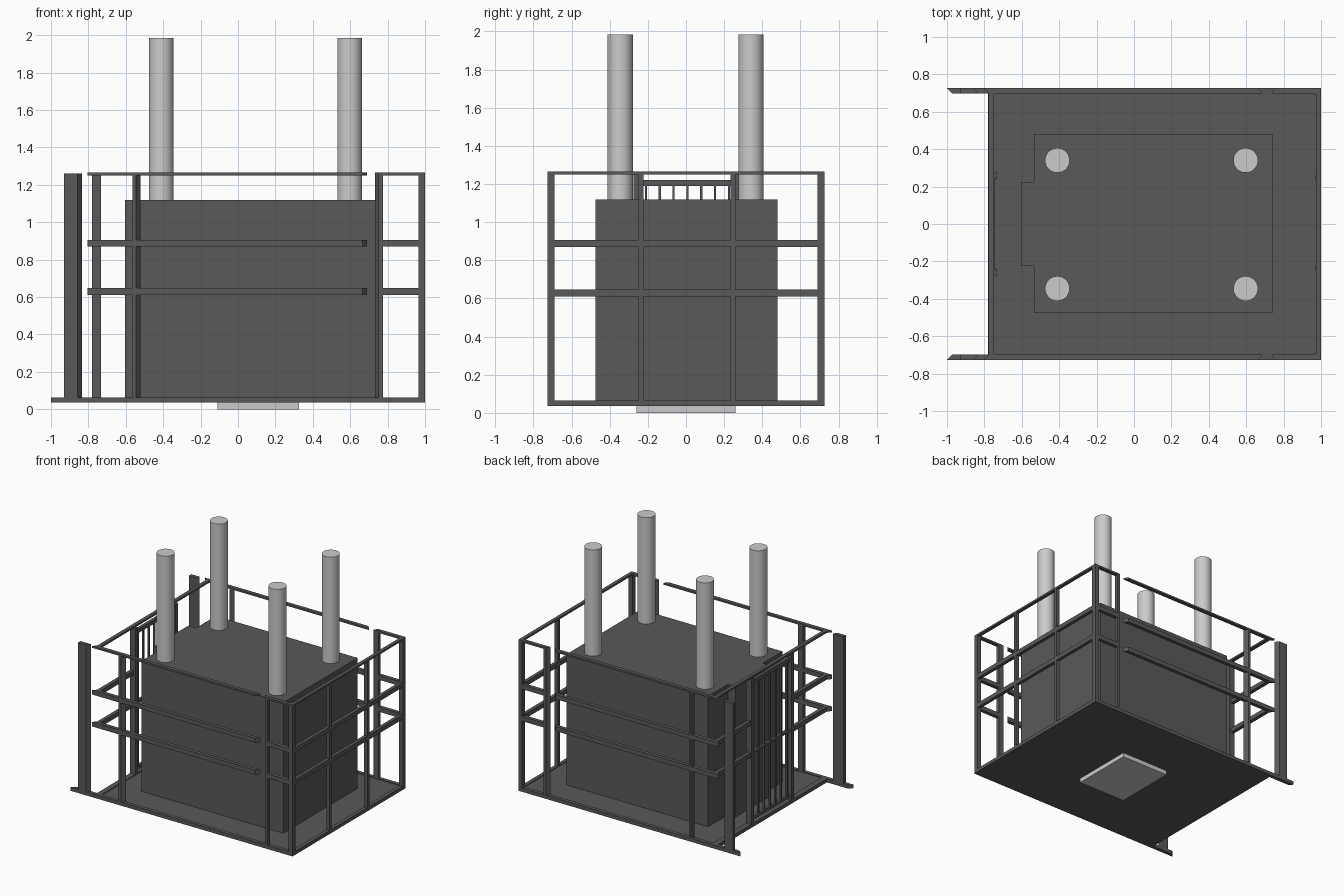
import bpy, bmesh

if "Cube" in bpy.data.objects:
    bpy.data.objects.remove(bpy.data.objects["Cube"])

dark = bpy.data.materials.new("dark_grey")
dark.diffuse_color = (0.1, 0.1, 0.1, 1)
dark.use_nodes = True
dark.node_tree.nodes["Principled BSDF"].inputs["Base Color"].default_value = dark.diffuse_color
OUT, INN = 0.727, 0.697          # outer and inner faces of the side frames


def prism(name, pts, z0, z1, mat=dark):
    """Extrude a flat outline upwards."""
    bm = bmesh.new()
    face = bm.faces.new([bm.verts.new((x, y, z0)) for x, y in pts])
    top = bmesh.ops.extrude_face_region(bm, geom=[face])["geom"]
    bmesh.ops.translate(bm, vec=(0, 0, z1 - z0),
                        verts=[v for v in top if isinstance(v, bmesh.types.BMVert)])
    bmesh.ops.recalc_face_normals(bm, faces=bm.faces)
    me = bpy.data.meshes.new(name)
    bm.to_mesh(me)
    bm.free()
    ob = bpy.data.objects.new(name, me)
    bpy.context.collection.objects.link(ob)
    if mat:
        me.materials.append(mat)
    return ob


def box(name, x0, x1, y0, y1, z0, z1, mat=dark):
    return prism(name, [(x0, y0), (x1, y0), (x1, y1), (x0, y1)], z0, z1, mat)


def side_bar(name, s, outer, inner, z0, z1):
    """Bar or post in the side frame with mitred ends (x ranges outside, inside)."""
    return prism(name, [(outer[0], s * OUT), (outer[1], s * OUT),
                        (inner[1], s * INN), (inner[0], s * INN)], z0, z1)


# Floor, end sills and lift pad
box("floor", -0.78, 0.99, -0.71, 0.71, 0.035, 0.058)
box("left_sill", -0.78, -0.735, -INN, INN, 0.035, 0.064)
box("right_sill", 0.97, 1.0, -OUT, OUT, 0.035, 0.064)
box("bottom_pad", -0.11, 0.325, -0.26, 0.26, 0, 0.035, None)

# Machine body with its raised left section
prism("body", [(-0.535, -0.475), (0.74, -0.475), (0.74, 0.48), (-0.535, 0.48),
               (-0.535, 0.225), (-0.605, 0.225), (-0.605, -0.225), (-0.535, -0.225)],
      0.058, 1.12)

# Four stacks
for x in (-0.41, 0.597):
    for y in (-0.345, 0.34):
        bpy.ops.mesh.primitive_cylinder_add(vertices=48, radius=0.066, depth=0.867,
                                            location=(x, y, 1.5515))
        bpy.context.object.name = "stack"
        bpy.ops.object.shade_smooth_by_angle()

RAILS = [(0.61, 0.647), (0.87, 0.906), (1.25, 1.265)]

# Front and back frames
for s, side in ((-1, "front"), (1, "back")):
    side_bar(side + "_sill", s, (-1.0, 1.0), (-0.97, 1.0), 0.035, 0.064)
    side_bar(side + "_end_post", s, (-0.93, -0.857), (-0.93, -0.833), 0.064, 1.26)
    side_bar(side + "_post", s, (-0.565, -0.545), (-0.565, -0.52), 0.064, 1.25)
    side_bar(side + "_gap_post", s, (0.752, 0.775), (0.733, 0.775), 0.064, 1.265)
    y0, y1 = sorted((s * OUT, s * 0.69))
    box(side + "_corner_post", 0.965, 1.0, y0, y1, 0.064, 1.265)
    for z0, z1 in RAILS:
        side_bar(side + "_long_rail", s, (-0.805, 0.665), (-0.775, 0.69), z0, z1)
        side_bar(side + "_short_rail", s, (0.755, 1.0), (0.755, 1.0), z0, z1)

# Right end frame
for y in (-0.237, 0.247):
    box("right_post", 0.97, 1.0, y - 0.013, y + 0.013, 0.064, 1.25)
for z0, z1 in RAILS:
    box("right_rail", 0.972, 1.0, -INN, INN, z0, z1)

# Left end frame: rails stop at the gate except the top one
for s in (-1, 1):
    y0, y1 = sorted((s * 0.24, s * 0.275))
    box("gate_post", -0.78, -0.732, y0, y1, 0.064, 1.25)
    y0, y1 = sorted((s * 0.27, s * INN))
    for z0, z1 in RAILS[:2]:
        box("left_rail", -0.778, -0.748, y0, y1, z0, z1)
box("left_top_rail", -0.778, -0.748, -INN, INN, *RAILS[2])

# Barred gate
for z0, z1 in ((0.085, 0.11), (0.62, 0.64), (1.19, 1.222)):
    box("gate_rail", -0.77, -0.745, -0.245, 0.245, z0, z1)
for i in range(7):
    y = -0.21 + i * 0.0725
    box("gate_bar", -0.765, -0.75, y - 0.006, y + 0.006, 0.1, 1.2)
